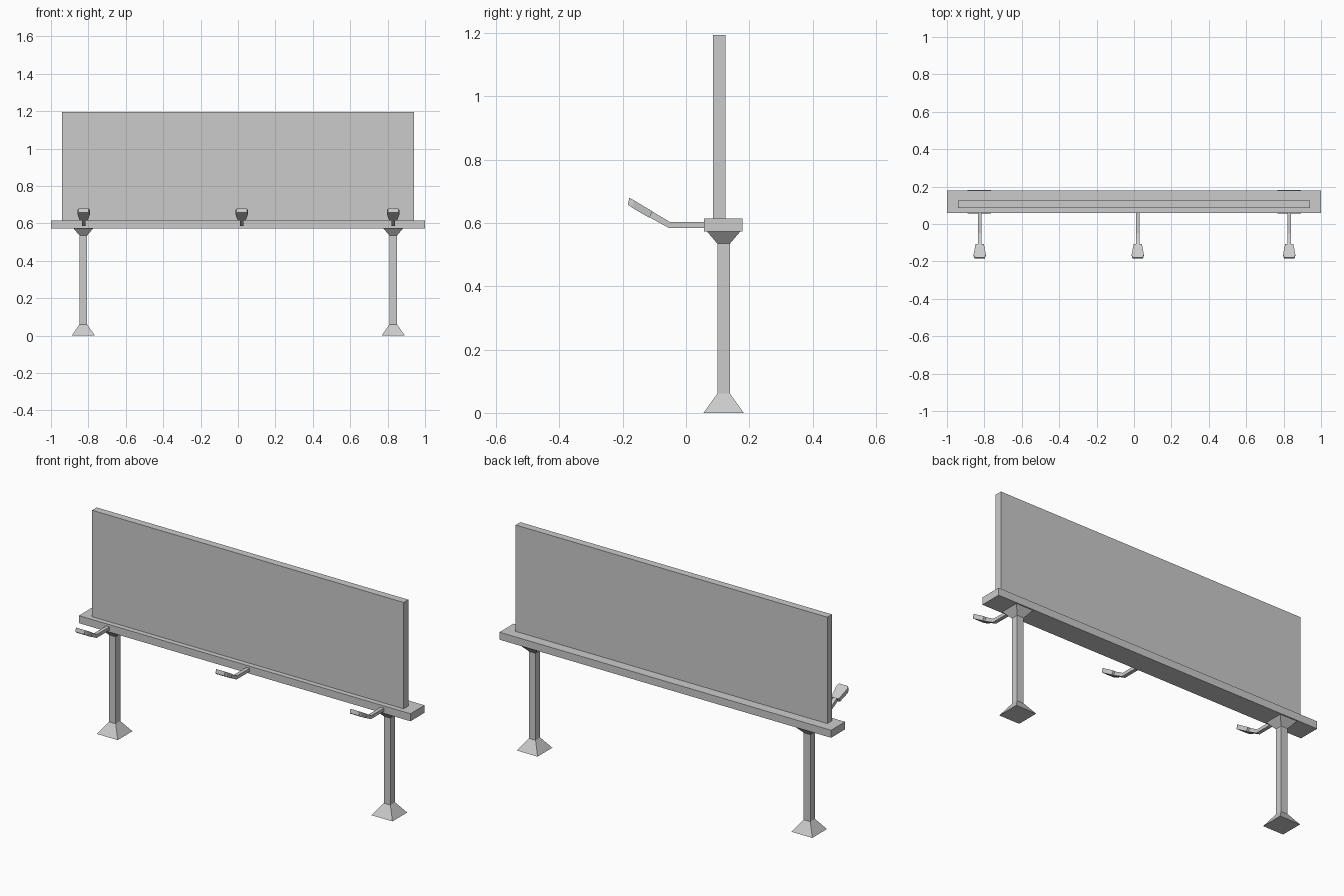
import bpy, bmesh

if "Cube" in bpy.data.objects:
    bpy.data.objects.remove(bpy.data.objects["Cube"])

YC = 0.119  # depth centre of beam and posts


def make(name, rings):
    """Loft a closed solid through four-cornered rings."""
    bm = bmesh.new()
    loops = [[bm.verts.new(p) for p in r] for r in rings]
    bm.faces.new(loops[0])
    bm.faces.new(loops[-1])
    for a, b in zip(loops, loops[1:]):
        for i in range(4):
            j = (i + 1) % 4
            bm.faces.new((a[i], a[j], b[j], b[i]))
    bmesh.ops.recalc_face_normals(bm, faces=bm.faces)
    mesh = bpy.data.meshes.new(name)
    bm.to_mesh(mesh)
    bm.free()
    obj = bpy.data.objects.new(name, mesh)
    bpy.context.collection.objects.link(obj)
    return obj


def stack(name, x, y, levels):
    """Vertical solid from (half width, half depth, z) levels."""
    return make(name, [[(x - w, y - d, z), (x + w, y - d, z),
                        (x + w, y + d, z), (x - w, y + d, z)]
                       for w, d, z in levels])


# Display panel and the beam below it
stack("display_panel", 0, 0.105, [(0.94, 0.02, 0.614), (0.94, 0.02, 1.195)])
stack("support_beam", 0, 0.118, [(1.0, 0.0605, 0.574), (1.0, 0.0605, 0.615)])

# Posts with flared foot and flared top bracket
for side, x in (("left", -0.827), ("right", 0.83)):
    stack(side + "_post", x, YC, [
        (0.0625, 0.0635, 0), (0.02, 0.02, 0.061),
        (0.02, 0.02, 0.535), (0.053, 0.053, 0.574)])

# Lamp sections: top y, top z, bottom y, bottom z, half width
ARM = [(0.06, 0.603, 0.06, 0.585, 0.01),
       (-0.050, 0.603, -0.055, 0.585, 0.01),
       (-0.106, 0.636, -0.115, 0.618, 0.01)]
HEAD = [(-0.106, 0.637, -0.116, 0.617, 0.022),
        (-0.165, 0.672, -0.170, 0.648, 0.033),
        (-0.179, 0.680, -0.184, 0.658, 0.027)]


def ribbon(name, x, sections):
    make(name, [[(x - w, yt, zt), (x + w, yt, zt),
                 (x + w, yb, zb), (x - w, yb, zb)]
                for yt, zt, yb, zb, w in sections])


for side, x in (("left", -0.825), ("middle", 0.02), ("right", 0.83)):
    ribbon(side + "_lamp_arm", x, ARM)
    ribbon(side + "_lamp_head", x, HEAD)
